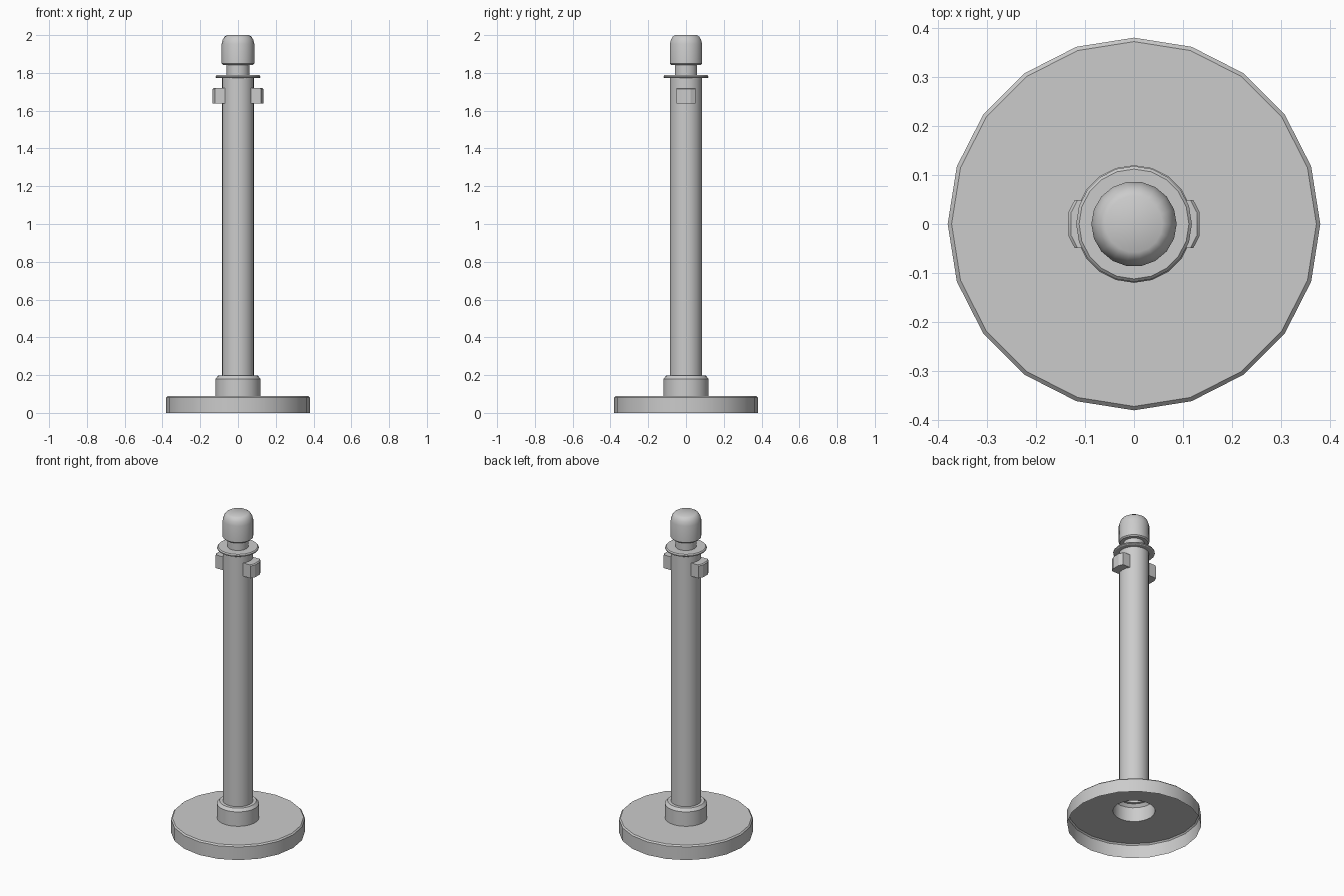
import bpy, bmesh, math

if "Cube" in bpy.data.objects:
    bpy.data.objects.remove(bpy.data.objects["Cube"])


def finish(name, bm, angle=25):
    mesh = bpy.data.meshes.new(name)
    bmesh.ops.recalc_face_normals(bm, faces=bm.faces[:])
    bm.to_mesh(mesh)
    bm.free()
    ob = bpy.data.objects.new(name, mesh)
    bpy.context.collection.objects.link(ob)
    bpy.ops.object.select_all(action='DESELECT')
    ob.select_set(True)
    bpy.context.view_layer.objects.active = ob
    bpy.ops.object.shade_smooth_by_angle(angle=math.radians(angle))
    return ob


def lathe(name, profile, sides=20, closed=False, cap_top=False, angle=25):
    """Revolve (radius, z) points around z."""
    bm = bmesh.new()
    rings = [[bm.verts.new((r * math.cos(a), r * math.sin(a), z))
              for a in (2 * math.pi * i / sides for i in range(sides))]
             for r, z in profile]
    pairs = list(zip(rings, rings[1:]))
    if closed:
        pairs.append((rings[-1], rings[0]))
    for lo, hi in pairs:
        for i in range(sides):
            j = (i + 1) % sides
            bm.faces.new((lo[i], lo[j], hi[j], hi[i]))
    if cap_top:
        bm.faces.new(rings[-1])
    return finish(name, bm, angle)


# Open-bottomed foot shell running up into the hollow collar
lathe("base_and_collar", [(0.38, 0), (0.38, 0.082), (0.372, 0.09), (0.12, 0.09),
                          (0.12, 0.18), (0.105, 0.197), (0.085, 0.197)])

# Pole
lathe("pole", [(0.086, 0.195), (0.086, 1.775)], sides=18)

# Thin flange
lathe("flange", [(0.06, 1.772), (0.112, 1.772), (0.118, 1.776), (0.118, 1.782),
                 (0.112, 1.788), (0.06, 1.788)], closed=True)

# Neck and rounded head
lathe("neck", [(0.06, 1.785), (0.06, 1.845)], sides=18)
lathe("head", [(0.06, 1.843), (0.08, 1.843), (0.087, 1.85), (0.087, 1.953), (0.081, 1.976),
               (0.071, 1.992), (0.058, 2.0)], sides=18, cap_top=True, angle=40)

# Side lugs with chamfered corners and a slight bevel on the outer top edge
outline = [(0.07, -0.049), (0.121, -0.049), (0.134, -0.024),
           (0.134, 0.024), (0.121, 0.049), (0.07, 0.049)]
layers = [(1.637, 0), (1.714, 0), (1.72, 0.006)]
for side, name in ((-1, "left_lug"), (1, "right_lug")):
    bm = bmesh.new()
    rings = [[bm.verts.new((side * (x - inset * (x > 0.1)), y, z)) for x, y in outline]
             for z, inset in layers]
    for lo, hi in zip(rings, rings[1:]):
        for i in range(6):
            j = (i + 1) % 6
            bm.faces.new((lo[i], lo[j], hi[j], hi[i]))
    bm.faces.new(rings[0])
    bm.faces.new(rings[-1])
    finish(name, bm)
